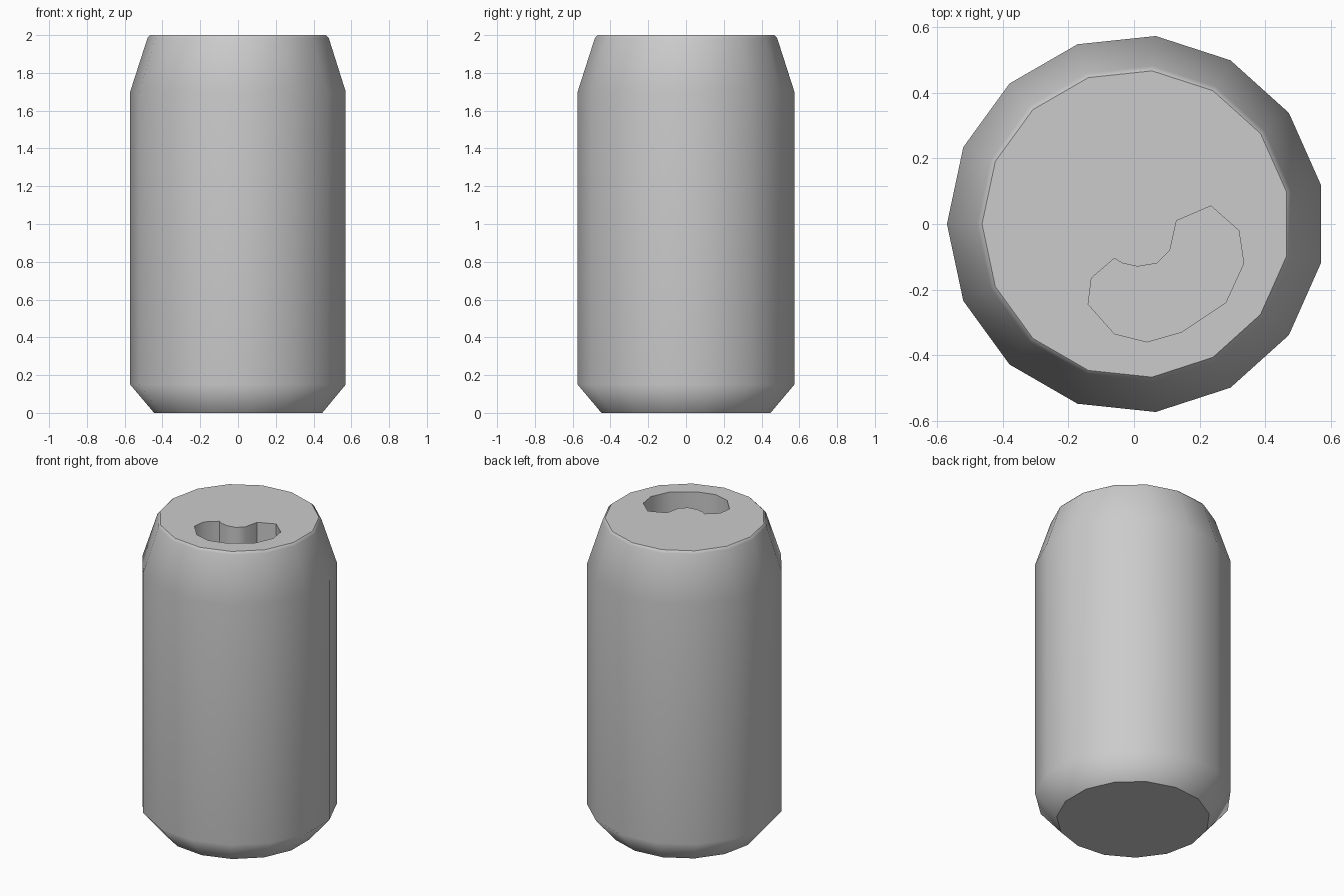
import bpy, bmesh, math

if "Cube" in bpy.data.objects:
    bpy.data.objects.remove(bpy.data.objects["Cube"])

SIDES = 15
CENTRE_X = 0.006          # odd side count: shift so the bounds are centred
PROFILE = [(0.45, 0.0), (0.577, 0.15), (0.577, 1.70), (0.485, 1.985), (0.47, 2.0)]
OPENING = [(0.13, 0.01), (0.235, 0.055), (0.32, -0.02), (0.335, -0.12),
           (0.28, -0.24), (0.145, -0.33), (0.04, -0.36), (-0.06, -0.335),
           (-0.14, -0.245), (-0.13, -0.165), (-0.06, -0.105), (-0.035, -0.12),
           (0.01, -0.13), (0.07, -0.12), (0.11, -0.08)]
DEPTH = 0.2

bm = bmesh.new()


def circle(radius, z):
    return [bm.verts.new((CENTRE_X + radius * math.cos(math.pi + i * math.tau / SIDES),
                          radius * math.sin(math.pi + i * math.tau / SIDES), z))
            for i in range(SIDES)]


def bridge(a, b):
    n = len(a)
    for i in range(n):
        bm.faces.new((a[i], a[(i + 1) % n], b[(i + 1) % n], b[i]))


def loop_edges(ring):
    return [bm.edges.get((v, ring[(i + 1) % len(ring)])) for i, v in enumerate(ring)]


# can wall and base
rings = [circle(r, z) for r, z in PROFILE]
for lower, upper in zip(rings, rings[1:]):
    bridge(lower, upper)
bm.faces.new(rings[0][::-1])

# kidney-shaped drinking opening sunk into the lid
rim = [bm.verts.new((x, y, 2.0)) for x, y in OPENING]
floor = [bm.verts.new((x, y, 2.0 - DEPTH)) for x, y in OPENING]
bridge(rim, floor)
bm.faces.new(floor)

# flat lid around the opening
bmesh.ops.triangle_fill(bm, use_beauty=True, use_dissolve=False, normal=(0, 0, 1),
                        edges=loop_edges(rings[-1]) + loop_edges(rim))
bmesh.ops.recalc_face_normals(bm, faces=bm.faces)

mesh = bpy.data.meshes.new("drink_can")
bm.to_mesh(mesh)
bm.free()
can = bpy.data.objects.new("drink_can", mesh)
bpy.context.collection.objects.link(can)
bpy.context.view_layer.objects.active = can
can.select_set(True)
bpy.ops.object.shade_smooth_by_angle(angle=math.radians(45))

# keep the large flat faces evenly shaded
weighted = can.modifiers.new("even_shading", 'WEIGHTED_NORMAL')
weighted.keep_sharp = True
